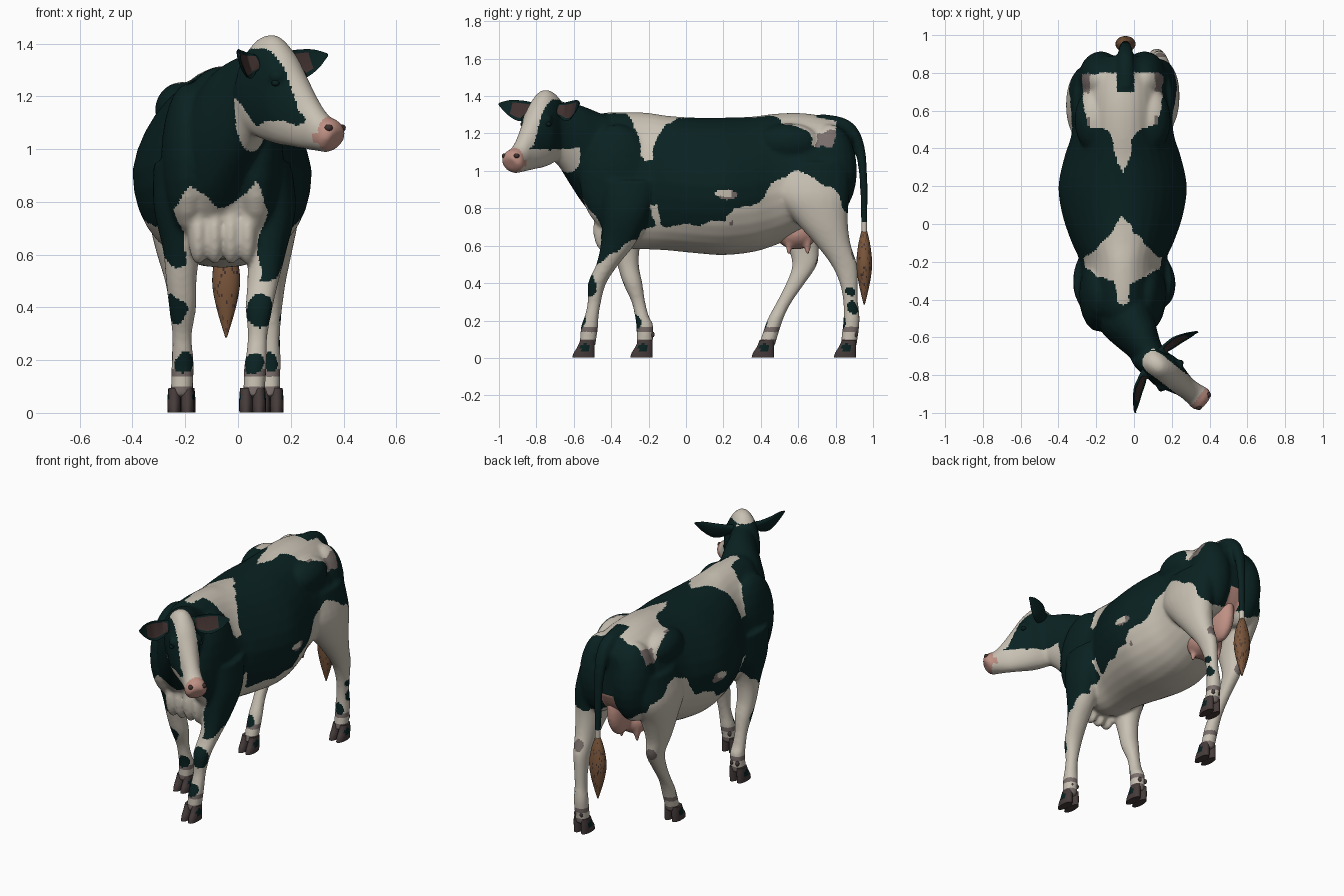
import bpy, bmesh, math, random
from mathutils import Vector as V, Matrix, noise

random.seed(4)
MID = -0.06                                   # body centre line in x


def mat(name, r, g, b):
    m = bpy.data.materials.new(name)
    m.diffuse_color = (r, g, b, 1)
    return m


BLACK = mat("dark_coat", 0.003, 0.0155, 0.0155)
WHITE = mat("cream_coat", 0.58, 0.53, 0.45)
TAUPE = mat("taupe_coat", 0.19, 0.155, 0.145)
PINK = mat("pink_skin", 0.52, 0.28, 0.23)
HOOF = mat("hoof_grey", 0.06, 0.043, 0.043)
BROWN = mat("tail_brown", 0.2, 0.095, 0.045)
DARK = mat("dark_brown", 0.05, 0.03, 0.028)

# head frame: forward, sideways
ORI, FWD, SIDE = V((0.12, -0.745, 0)), V((0.79, -0.613, 0)), V((0.613, 0.79, 0))


def head_pt(s, l, z):
    return ORI + FWD * s + SIDE * l + V((0, 0, z))


def spline(rows, n=4):
    out = []
    for i in range(len(rows) - 1):
        a, b, c, d = (rows[max(0, min(len(rows) - 1, i + k))] for k in (-1, 0, 1, 2))
        for j in range(n):
            t = j / n
            out.append([0.5 * (2 * q + (r - p) * t + (2 * p - 5 * q + 4 * r - s) * t * t
                               + (3 * q - p - 3 * r + s) * t ** 3) for p, q, r, s in zip(a, b, c, d)])
    return out + [list(rows[-1])]


def loft(bm, rows, frame, seg=24):
    rings = []
    for r in spline(rows):
        c, u, v = frame(r)
        ring = []
        for k in range(seg):
            a = 2 * math.pi * k / seg
            ca, sa = math.cos(a), math.sin(a)
            ca, sa = math.copysign(abs(ca) ** 0.94, ca), math.copysign(abs(sa) ** 0.94, sa)
            ring.append(bm.verts.new(c + u * ca + v * sa))
        rings.append(ring)
    for a, b in zip(rings, rings[1:]):
        for k in range(seg):
            bm.faces.new((a[k], a[(k + 1) % seg], b[(k + 1) % seg], b[k]))
    bm.faces.new(rings[0])
    bm.faces.new(rings[-1])


def slab(lat):                                # rows: top xyz, bottom xyz, half width
    lat = V(lat).normalized()
    return lambda r: ((V(r[:3]) + V(r[3:6])) / 2, lat * r[6], (V(r[:3]) - V(r[3:6])) / 2)


def disc(r):                                  # rows: x, y, z, half x, half y
    return V(r[:3]), V((r[3], 0, 0)), V((0, r[4], 0))


def head_ring(r):                             # rows: top s z, bottom s z, half width
    t, b = head_pt(r[0], 0, r[1]), head_pt(r[2], 0, r[3])
    return (t + b) / 2, SIDE * r[4], (t - b) / 2


def ball(bm, c, r):
    bmesh.ops.create_uvsphere(bm, u_segments=20, v_segments=12, radius=1,
                              matrix=Matrix.Translation(c) @ Matrix.Diagonal((*r, 1)))


def finish(name, bm, mats, voxel=0, paint=None):
    bmesh.ops.recalc_face_normals(bm, faces=bm.faces)
    me = bpy.data.meshes.new(name)
    bm.to_mesh(me)
    bm.free()
    ob = bpy.data.objects.new(name, me)
    bpy.context.collection.objects.link(ob)
    if voxel:                                 # fuse overlapping volumes and soften
        m = ob.modifiers.new("fuse", 'REMESH')
        m.mode, m.voxel_size = 'VOXEL', voxel
        s = ob.modifiers.new("soften", 'SMOOTH')
        s.factor, s.iterations = 0.5, 12
        dg = bpy.context.evaluated_depsgraph_get()
        me = bpy.data.meshes.new_from_object(ob.evaluated_get(dg))
        ob.modifiers.clear()
        ob.data = me
    me.materials.clear()
    for m in mats:
        me.materials.append(m)
    for p in me.polygons:
        p.use_smooth = True
        p.material_index = paint(p.center, p.normal) if paint else 0
    return ob


# ---- hide: torso, neck, head, legs and tail fused
bm = bmesh.new()
torso = [(-.50, .80, 1.29, .14), (-.44, .66, 1.31, .2), (-.33, .59, 1.315, .225), (-.2, .58, 1.31, .228),
         (-.1, .575, 1.295, .27), (.05, .56, 1.285, .32), (.2, .55, 1.285, .34), (.35, .565, 1.29, .31),
         (.47, .60, 1.305, .275), (.6, .66, 1.31, .265), (.72, .74, 1.295, .245), (.83, .82, 1.26, .2),
         (.89, .92, 1.2, .13)]
loft(bm, [(MID, y, t, MID, y, b, w) for y, b, t, w in torso], slab((1, 0, 0)), 32)
for v in bm.verts:                            # narrow the back above the barrel
    v.co.x = MID + (v.co.x - MID) * (1 - .2 * max(0, min(1, (v.co.z - .93) / .36)))
loft(bm, [(-.05, -.40, 1.28, -.06, -.45, .72, .18), (-.02, -.50, 1.325, -.04, -.535, .82, .145),
          (.03, -.58, 1.355, 0, -.61, .93, .115), (.07, -.66, 1.37, .05, -.67, 1.02, .09),
          (.11, -.72, 1.38, .09, -.74, 1.08, .08)], slab((.87, .48, 0)))
loft(bm, [(-.10, 1.36, -.14, 1.12, .065), (-.04, 1.42, -.10, 1.07, .082), (.03, 1.432, -.04, 1.04, .086),
          (.10, 1.37, .03, 1.02, .092), (.16, 1.28, .10, 1.01, .074), (.22, 1.19, .17, 1.0, .058),
          (.27, 1.13, .23, .993, .06), (.318, 1.107, .278, .988, .066), (.338, 1.07, .308, 1.01, .048)], head_ring)
loft(bm, [(.10, -.30, .95, .10, .17), (.12, -.32, .78, .10, .13), (.11, -.36, .62, .075, .095),
          (.095, -.42, .50, .06, .06), (.08, -.475, .40, .052, .049), (.075, -.49, .30, .038, .036),
          (.07, -.505, .22, .04, .038), (.065, -.515, .17, .043, .046), (.06, -.528, .06, .041, .043)], disc)
loft(bm, [(-.22, -.30, .95, .10, .17), (-.23, -.31, .78, .09, .13), (-.215, -.32, .62, .07, .08),
          (-.215, -.31, .50, .058, .058), (-.21, -.285, .40, .052, .052), (-.212, -.255, .30, .038, .037),
          (-.21, -.235, .22, .04, .038), (-.21, -.22, .17, .043, .046), (-.215, -.222, .06, .041, .043)], disc)
loft(bm, [(.08, .66, 1.05, .12, .22), (.13, .67, .88, .11, .205), (.14, .72, .74, .09, .145),
          (.14, .785, .61, .065, .095), (.135, .845, .50, .047, .07), (.13, .87, .40, .038, .049),
          (.125, .88, .30, .035, .04), (.12, .885, .20, .042, .044), (.12, .868, .06, .04, .044)], disc)
loft(bm, [(-.20, .64, 1.05, .12, .22), (-.25, .63, .88, .11, .205), (-.25, .625, .74, .09, .14),
          (-.245, .625, .61, .065, .09), (-.23, .635, .50, .047, .067), (-.22, .58, .39, .038, .049),
          (-.215, .52, .29, .035, .04), (-.21, .475, .20, .042, .042), (-.21, .43, .06, .04, .044)], disc)
tail = [(.72, 1.305, .74, 1.24, .04), (.84, 1.285, .82, 1.20, .045), (.915, 1.23, .86, 1.17, .042),
        (.957, 1.12, .905, 1.10, .035), (.97, .95, .928, .95, .026), (.97, .75, .934, .75, .021),
        (.97, .62, .938, .62, .019)]
loft(bm, [(-.045, a, b, -.045, c, d, w) for a, b, c, d, w in tail], slab((1, 0, 0)))
for k in (-1, 1):                             # shoulders, hips, rear thighs, brows
    ball(bm, (MID + k * .13, -.37, .96), (.102, .20, .29))
    ball(bm, (MID + k * .15, .55, 1.15), (.105, .17, .105))
    ball(bm, (MID + k * .115, .77, 1.0), (.12, .145, .25))
    ball(bm, head_pt(.09, k * .07, 1.275), (.032, .032, .028))
for i in range(4):                            # brisket folds
    ball(bm, (-.15 + .062 * i, -.43, .685), (.04, .067, .124))


def interp(pts, t):
    if t <= pts[0][0] or t >= pts[-1][0]:
        return pts[0][1] if t <= pts[0][0] else pts[-1][1]
    for (a, u), (b, v) in zip(pts, pts[1:]):
        if t <= b:
            return u + (v - u) * (t - a) / (b - a)


LOWER = [(-.46, .50), (-.2, .70), (.1, .715), (.22, .74), (.26, .80), (.4, .83), (.46, .93), (.58, 1.0),
         (.66, .98), (.72, .93), (.8, .89), (.84, .80), (.9, .72)]
SADDLE = [(-.44, 0), (-.42, .03), (-.31, .04), (-.27, .14), (-.2, .24), (-.14, .15), (-.05, .06), (.04, 0)]
RUMP = [(.28, 0), (.31, .025), (.45, .05), (.5, .09), (.53, .19), (.6, .2), (.66, .215), (.79, .225), (.81, .0)]
RUMP_LOW = [(.5, 1.2), (.62, 1.17), (.7, 1.13), (.79, 1.13)]
CHEST = [(.55, .14), (.68, .15), (.76, .18), (.83, .15), (.87, .12)]
LEG_SPOTS = [(.09, -.52, .39, .06), (-.25, -.335, .385, .062), (.06, -.55, .19, .042), (-.21, -.26, .19, .04),
             (.16, .895, .27, .033), (.165, .885, .35, .028), (.12, .845, .19, .035), (-.22, .44, .18, .03)]
GREY_SPOTS = [(-.24, .70, .52, .035), (.14, .905, .55, .035), (.2, .24, .745, .04)]


def coat(c, n):                               # 0 dark, 1 cream, 2 taupe, 3 pink
    p = c + noise.noise_vector(c * 14) * 0.018
    d = abs(p.x - MID)
    rel = c - ORI
    s, l, z = rel.dot(FWD), rel.dot(SIDE), p.z
    if c.y < -.57 and c.z > .97 and s > -.125:  # head markings
        if s > .28 or (s > .25 and 1.025 < c.z < 1.06):
            return 3
        blaze = abs(l) < .058 and n.dot(FWD) + n.z > .35 and s > -.07
        jaw = z < 1.095 + (max(0, min(.1, -s - .01)) if l < 0 else .02)
        return 1 if blaze or jaw or s + (1.1 - z) * .3 > .21 or c.z > 1.38 else 0
    if c.y > .895 and c.z > .73 and abs(c.x + .045) < .06:
        return 0                              # tail
    if c.y > .925 and c.z > .6 and abs(c.x + .045) < .06:
        return 1
    if any((p - V(q[:3])).length < q[3] for q in LEG_SPOTS):
        return 0
    if any((p - V(q[:3])).length < q[3] for q in GREY_SPOTS):
        return 2
    if c.z < .165:
        return 2 if c.z > .138 or c.z < .1 else 1
    if c.y > .72 and abs(c.x - MID) < .045 and .7 < c.z < .93:
        return 3                              # bare skin above the udder
    if d > .22 and math.hypot((p.y - .215) * .9, (p.z - .88) * 1.5) < .048:
        return 1 if p.y < .24 and p.z > .865 else 2   # flank spot
    if d > .17 and abs(p.y + .165 - (.78 - z) * .25) < .02 and .66 < z < .82:
        return 1                              # streak behind the shoulder
    if z > 1.06 and d < interp(SADDLE, p.y):
        return 1
    if z > interp(RUMP_LOW, p.y) and d < interp(RUMP, p.y) and not (c.y > .7 and abs(c.x + .045) < .046):
        return 2 if d > .175 and (p.y > .69 or p.y < .57) else 1
    if p.y < -.2 and z < .82 - .05 * math.cos(d * 22) and d < interp(CHEST, z):
        return 1                              # brisket and inner forelegs
    return 0 if z > interp(LOWER, p.y) else 1


finish("hide", bm, [BLACK, WHITE, TAUPE, PINK], 0.0095, coat)

# ---- udder with four teats
bm = bmesh.new()
ball(bm, (-.055, .59, .67), (.105, .115, .09))
ball(bm, (-.055, .74, .79), (.06, .11, .17))
for i in (-1, 1):
    for y in (.55, .65):
        x = -.055 + i * .055
        loft(bm, [(x, y, .64, .025, .025), (x, y, .585, .016, .016), (x, y, .55, .009, .009)], disc, 12)
finish("udder", bm, [PINK], 0.009)

# ---- tail brush
bm = bmesh.new()
loft(bm, [(-.045, .953, z, rx, ry) for z, rx, ry in ((.675, .016, .016), (.6, .04, .033), (.5, .053, .042),
                                                     (.4, .037, .03), (.285, .003, .003))], disc)
bmesh.ops.subdivide_edges(bm, edges=bm.edges[:], cuts=1, use_grid_fill=True)
finish("tail_brush", bm, [BROWN, DARK], 0, lambda c, n: int(random.random() < .1))

# ---- split hooves with dewclaws and a dark mark on each flank
for name, x, y in (("front_left", .055, -.548), ("front_right", -.217, -.238),
                   ("back_left", .122, .85), ("back_right", -.212, .411)):
    bm = bmesh.new()
    for k in (-1, 1):
        cx = x + k * .025
        loft(bm, [(cx, y, .002, .025, .06), (cx, y + .004, .028, .026, .056), (cx, y + .014, .06, .025, .046),
                  (cx, y + .021, .095, .022, .038)], disc, 16)
        ball(bm, (x + k * .02, y + .058, .125), (.011, .012, .016))
    ob = finish(name + "_hoof", bm, [HOOF, BLACK], 0,
                lambda c, n: int(abs(n.x) > .5 and abs(c.x - x) > .03
                                 and math.hypot(c.y - y - .012, (c.z - .055) * 1.3) < .026))
    ob.select_set(True)
    bpy.context.view_layer.objects.active = ob
bpy.ops.object.shade_smooth_by_angle(angle=math.radians(50))

# ---- ears, eyes and nostrils
for k, side in ((-1, "right"), (1, "left")):
    bm = bmesh.new()
    ear = [(.065, -.02, 1.335, .024, .026), (.11, -.005, 1.322, .044, .026), (.17, .012, 1.322, .054, .024),
           (.23, .042, 1.342, .036, .016), (.272, .064, 1.358, .006, .005)]
    loft(bm, ear, lambda r: (head_pt(r[1], k * r[0], r[2]), V((0, 0, r[3])) - FWD * r[3] * .4, FWD * r[4]), 32)

    def ear_at(co):                           # depth and height from the ear's middle line
        e = co - ORI
        t = abs(e.dot(SIDE))
        row = [interp([(q[0], q[i]) for q in ear], t) for i in (1, 2, 3)]
        return t, e.dot(FWD) - row[0] + .4 * (co.z - row[1]), abs(co.z - row[1]) / row[2]

    for v in bm.verts:                        # cup the front of the ear
        t, f, h = ear_at(v.co)
        if f > 0 and .09 < t < .26:
            v.co -= FWD * f * 1.35
    finish(side + "_ear", bm, [BLACK, DARK], 0,
           lambda c, n: int(n.dot(FWD) > .2 and .09 < ear_at(c)[0] < .21 and ear_at(c)[2] < .75))
    bm = bmesh.new()
    ball(bm, head_pt(.095, k * .086, 1.25), (.015, .015, .012))
    finish(side + "_eye", bm, [BLACK])
    bm = bmesh.new()
    ball(bm, head_pt(.314, k * .04, 1.08), (.016, .016, .014))
    finish(side + "_nostril", bm, [DARK])
